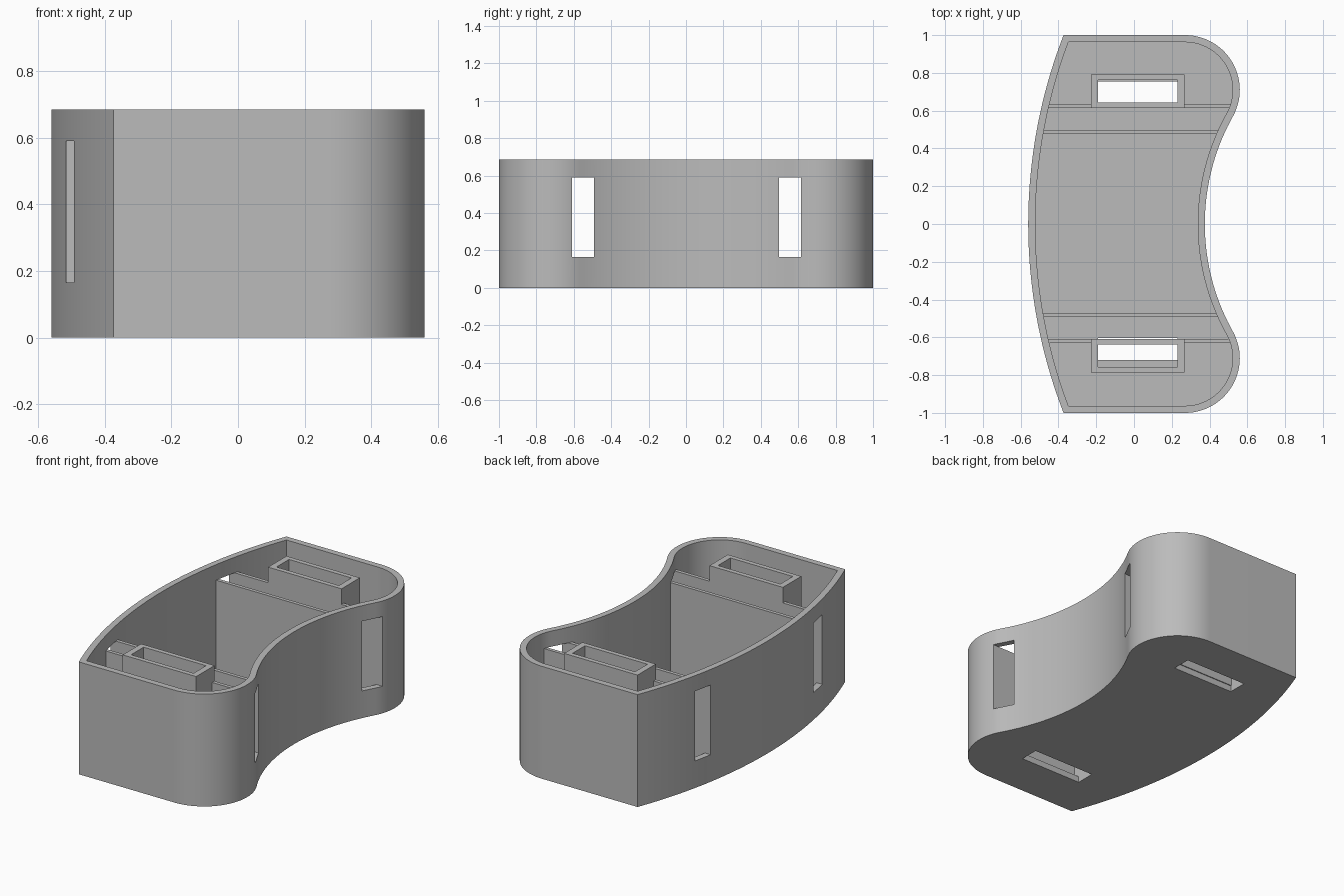
import bpy, bmesh, math

if "Cube" in bpy.data.objects:
    bpy.data.objects.remove(bpy.data.objects["Cube"])

HEIGHT, WALL, FLOOR = 0.685, 0.0375, 0.0375
BACK_R, BACK_X = 2.767, 2.207        # long convex side
WAIST_R, WAIST_X = 1.165, 1.54       # concave side
LOBE_R, LOBE_X, LOBE_Y = 0.29, 0.27, 0.71
SLOT_Z = (0.165, 0.59)

grey = bpy.data.materials.new("plain grey")
grey.use_nodes = True
grey.diffuse_color = (0.5, 0.5, 0.5, 1)
grey.node_tree.nodes["Principled BSDF"].inputs["Base Color"].default_value = (0.5, 0.5, 0.5, 1)


def arc(cx, cy, r, a, b, n):
    return [(cx + r * math.cos(a + (b - a) * i / n),
             cy + r * math.sin(a + (b - a) * i / n)) for i in range(n + 1)]


def outline(d):
    """Closed plan shape, inset by d."""
    t = math.atan2(LOBE_Y, WAIST_X - LOBE_X)
    pts = arc(LOBE_X, -LOBE_Y, LOBE_R - d, -math.pi / 2, t, 28)
    pts += arc(WAIST_X, 0, WAIST_R + d, math.pi + t, math.pi - t, 40)[1:-1]
    pts += arc(LOBE_X, LOBE_Y, LOBE_R - d, -t, math.pi / 2, 28)
    s = math.asin((1 - d) / (BACK_R - d))
    pts += arc(BACK_X, 0, BACK_R - d, math.pi - s, math.pi + s, 48)
    return pts


def left_x(y, d):
    return BACK_X - math.sqrt((BACK_R - d) ** 2 - y * y)


def right_x(y, d):
    y = abs(y)
    t = math.atan2(LOBE_Y, WAIST_X - LOBE_X)
    if y < LOBE_Y - LOBE_R * math.sin(t):
        return WAIST_X - math.sqrt((WAIST_R + d) ** 2 - y * y)
    return LOBE_X + math.sqrt((LOBE_R - d) ** 2 - (y - LOBE_Y) ** 2)


def prism(name, pts, z0, z1):
    bm = bmesh.new()
    face = bm.faces.new([bm.verts.new((x, y, z0)) for x, y in pts])
    ext = bmesh.ops.extrude_face_region(bm, geom=[face])
    top = [v for v in ext["geom"] if isinstance(v, bmesh.types.BMVert)]
    bmesh.ops.translate(bm, verts=top, vec=(0, 0, z1 - z0))
    bmesh.ops.recalc_face_normals(bm, faces=bm.faces)
    mesh = bpy.data.meshes.new(name)
    bm.to_mesh(mesh)
    bm.free()
    mesh.materials.append(grey)
    obj = bpy.data.objects.new(name, mesh)
    bpy.context.collection.objects.link(obj)
    return obj


def box(name, x0, x1, y0, y1, z0, z1):
    return prism(name, [(x0, y0), (x1, y0), (x1, y1), (x0, y1)], z0, z1)


def cut(obj, cutter):
    bpy.context.view_layer.objects.active = obj
    mod = obj.modifiers.new("cut", "BOOLEAN")
    mod.operation, mod.solver, mod.object = "DIFFERENCE", "EXACT", cutter
    bpy.ops.object.modifier_apply(modifier=mod.name)
    bpy.data.objects.remove(cutter)


# Open tray with a thin wall and floor
tray = prism("tray", outline(0), 0, HEIGHT)
cut(tray, prism("cavity", outline(WALL), FLOOR, 1))

for label, sign, shift in (("back", 1, 0), ("front", -1, 0.005)):
    # Tall slots through both long walls, and a slot in the floor
    y0, y1 = sorted((sign * 0.498 + shift, sign * 0.614 + shift))
    cut(tray, box("wall_slots", -1, 1, y0, y1, *SLOT_Z))
    floor_y = 0.637 if sign > 0 else -0.72
    cut(tray, box("floor_slot", -0.19, 0.23, floor_y, floor_y + 0.117, -1, 0.1))

    # Pair of partitions running between the walls
    for part, a, b in (("inner", 0.476, 0.498), ("outer", 0.614, 0.636)):
        p, q = sign * a + shift, sign * b + shift
        d = WALL * 0.7
        pts = [(left_x(p, d), p), (right_x(p, d), p),
               (right_x(q, d), q), (left_x(q, d), q)]
        prism(f"{label}_{part}_partition", pts, FLOOR, SLOT_Z[1])

    # Rectangular sleeve above the floor slot
    c = sign * 0.7025 + shift
    sleeve = box(f"{label}_sleeve", -0.227, 0.268, c - 0.0885, c + 0.0885, FLOOR, HEIGHT)
    cut(sleeve, box("sleeve_hole", -0.19, 0.231, c - 0.06, c + 0.06, -1, 1))

# Smooth curved walls, crisp edges
bpy.ops.object.select_all(action="DESELECT")
tray.select_set(True)
bpy.context.view_layer.objects.active = tray
bpy.ops.object.shade_smooth_by_angle(angle=math.radians(30))
